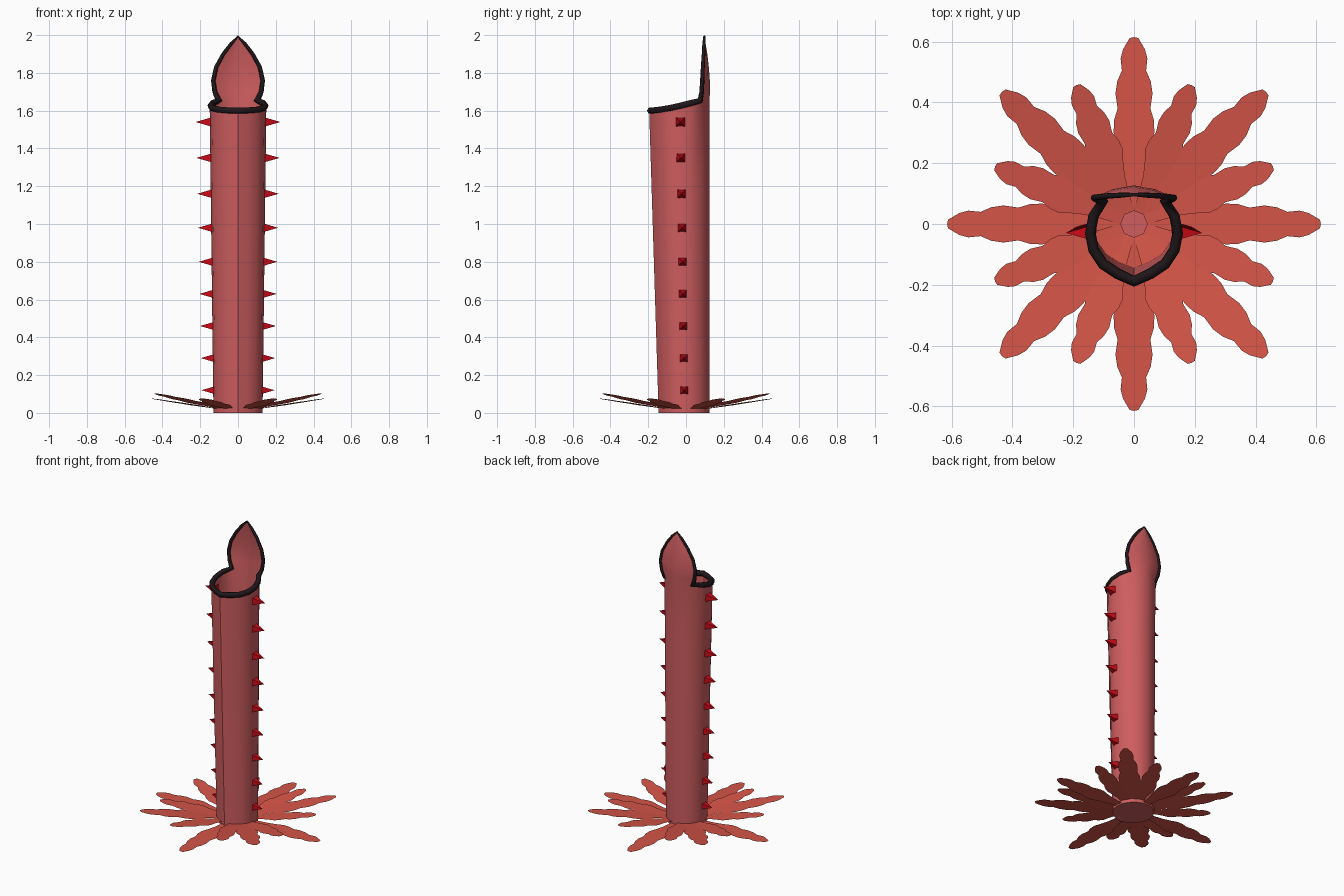
import bpy, bmesh, math
from mathutils import Matrix, Vector

if "Cube" in bpy.data.objects:
    bpy.data.objects.remove(bpy.data.objects["Cube"])


def material(name, rgb):
    m = bpy.data.materials.new(name)
    m.diffuse_color = (*rgb, 1)
    m.use_nodes = True
    m.node_tree.nodes["Principled BSDF"].inputs["Base Color"].default_value = m.diffuse_color
    return m


PINK = material("pink_flesh", (0.62, 0.11, 0.115))
LEAF = material("leaf_red", (0.66, 0.09, 0.065))
RED = material("thorn_red", (0.6, 0.003, 0.008))
DARK = material("dark_rim", (0.014, 0.008, 0.01))


def add_object(name, bm, mat, smooth=False):
    me = bpy.data.meshes.new(name)
    bm.to_mesh(me)
    bm.free()
    me.materials.append(mat)
    ob = bpy.data.objects.new(name, me)
    bpy.context.collection.objects.link(ob)
    if smooth:
        bpy.ops.object.select_all(action='DESELECT')
        ob.select_set(True)
        bpy.context.view_layer.objects.active = ob
        bpy.ops.object.shade_smooth_by_angle(angle=math.radians(35))
    return ob


# Pitcher tube: 16-sided section with a sharp keel on the front
N = 16


def section(k, f):
    t = 2 * math.pi * k / N
    rx, cy = 0.13 + 0.02 * f, -0.01 - 0.02 * f
    ry = (0.125 + 0.025 * f) if math.cos(t) > 0 else (0.135 + 0.02 * f)
    y = cy - ry * math.cos(t)
    if k % N == 0:
        y = -0.145 - 0.05 * f
    return Vector((rx * math.sin(t), y, 0))


def lip_height(y):
    return 1.6 + 0.055 * max(0, (y + 0.195) / 0.28) ** 1.5


bm = bmesh.new()
rings = []
for f in (0, 0.25, 0.5, 0.75, 1):
    ring = []
    for k in range(N):
        p = section(k, f)
        p.z = f * lip_height(section(k, 1).y)
        ring.append(bm.verts.new(p))
    rings.append(ring)
for a, b in zip(rings, rings[1:]):
    for k in range(N):
        j = (k + 1) % N
        bm.faces.new((a[k], a[j], b[j], b[k]))
bm.faces.new(reversed(rings[0]))

# Hood: the five back columns continue upward as a pointed leaf
# rows: z, half width, middle y, edge y
HOOD = [(1.70, 0.123, 0.127, 0.083), (1.76, 0.131, 0.126, 0.086),
        (1.83, 0.116, 0.121, 0.089), (1.90, 0.078, 0.113, 0.093),
        (1.955, 0.036, 0.104, 0.095)]
row = [rings[-1][k] for k in range(6, 11)]
for z, w, ym, ye in HOOD:
    new = [bm.verts.new((w * u, ym - (ym - ye) * u * u, z))
           for u in (1, 0.54, 0, -0.54, -1)]
    for i in range(4):
        bm.faces.new((row[i], row[i + 1], new[i + 1], new[i]))
    row = new
tip = bm.verts.new((0, 0.097, 1.998))
for i in range(4):
    bm.faces.new((row[i], row[i + 1], tip))
add_object("pitcher_tube", bm, PINK, True)

# Dark rim: rolled lip that runs on up both hood edges
path = []
for k in range(-6, 7):
    p = section(k % N, 1)
    path.append((p.x * 0.96, (p.y + 0.03) * 0.96 - 0.03, lip_height(p.y), 0.018))
right = [(w, ye, z, 0.013 - 0.001 * i) for i, (z, w, _, ye) in enumerate(HOOD)]
path += right + [(0, 0.097, 1.992, 0.006)]
path += [(-x, y, z, r) for x, y, z, r in reversed(right)]
cu = bpy.data.curves.new("dark_rim", 'CURVE')
cu.dimensions = '3D'
cu.bevel_depth = 1.0
cu.bevel_resolution = 1
sp = cu.splines.new('POLY')
sp.points.add(len(path) - 1)
for pt, (x, y, z, r) in zip(sp.points, path):
    pt.co = (x, y, z, 1)
    pt.radius = r
sp.use_cyclic_u = True
cu.materials.append(DARK)
rim = bpy.data.objects.new("dark_rim", cu)
bpy.context.collection.objects.link(rim)
bpy.ops.object.select_all(action='DESELECT')
rim.select_set(True)
bpy.context.view_layer.objects.active = rim
bpy.ops.object.convert(target='MESH')

# Thorns: a row of four-sided spikes on each side
bm = bmesh.new()
for z in (0.12, 0.29, 0.46, 0.63, 0.80, 0.98, 1.16, 1.35, 1.54):
    f = z / 1.6
    x0, y0, h = 0.122 + 0.02 * f, -0.008 - 0.022 * f, 0.02 + 0.004 * f
    for s in (1, -1):
        base = [bm.verts.new((s * x0, y0 + a * h, z + b * h))
                for a, b in ((-1, -1), (1, -1), (1, 1), (-1, 1))]
        top = bm.verts.new((s * (0.19 + 0.036 * f), y0, z))
        bm.faces.new(base)
        for i in range(4):
            bm.faces.new((base[i], base[(i + 1) % 4], top))
bmesh.ops.recalc_face_normals(bm, faces=bm.faces)
add_object("thorns", bm, RED)

# Leaf rosette: wavy-edged flat leaves (radius, half width)
OUTLINE = [(0.05, 0.02), (0.13, 0.027), (0.20, 0.037), (0.25, 0.05), (0.30, 0.067),
           (0.34, 0.066), (0.38, 0.054), (0.43, 0.061), (0.47, 0.055), (0.505, 0.04),
           (0.545, 0.044), (0.575, 0.036), (0.612, 0.014)]


def leaf(bm, angle, length, lift, z0):
    k = length / 0.615
    rot = Matrix.Rotation(angle, 3, 'Z')
    prev = None
    for r, w in OUTLINE:
        z = z0 + lift * (r - 0.05) / 0.565
        wk = w * (0.5 + 0.5 * k)
        cur = [bm.verts.new(rot @ Vector((r * k, y, z))) for y in (-wk, 0, wk)]
        if prev:
            for i in range(2):
                bm.faces.new((prev[i], cur[i], cur[i + 1], prev[i + 1]))
        prev = cur
    end = bm.verts.new(rot @ Vector((length, 0, z0 + lift)))
    bm.faces.new((prev[0], end, prev[1]))
    bm.faces.new((prev[1], end, prev[2]))


for name, count, start, length, lift, z0 in (
        ("flat_leaves", 4, 0, 0.615, 0, 0.01),
        ("raised_leaves", 4, 45, 0.615, 0.09, 0.012)):
    bm = bmesh.new()
    for i in range(count):
        leaf(bm, math.radians(start + i * 90), length, lift, z0)
    add_object(name, bm, LEAF)
bm = bmesh.new()
for i in range(4):
    for a in (22.5, 67.5):
        leaf(bm, math.radians(i * 90 + a), 0.495, 0.065, 0.011)
add_object("short_leaves", bm, LEAF)
